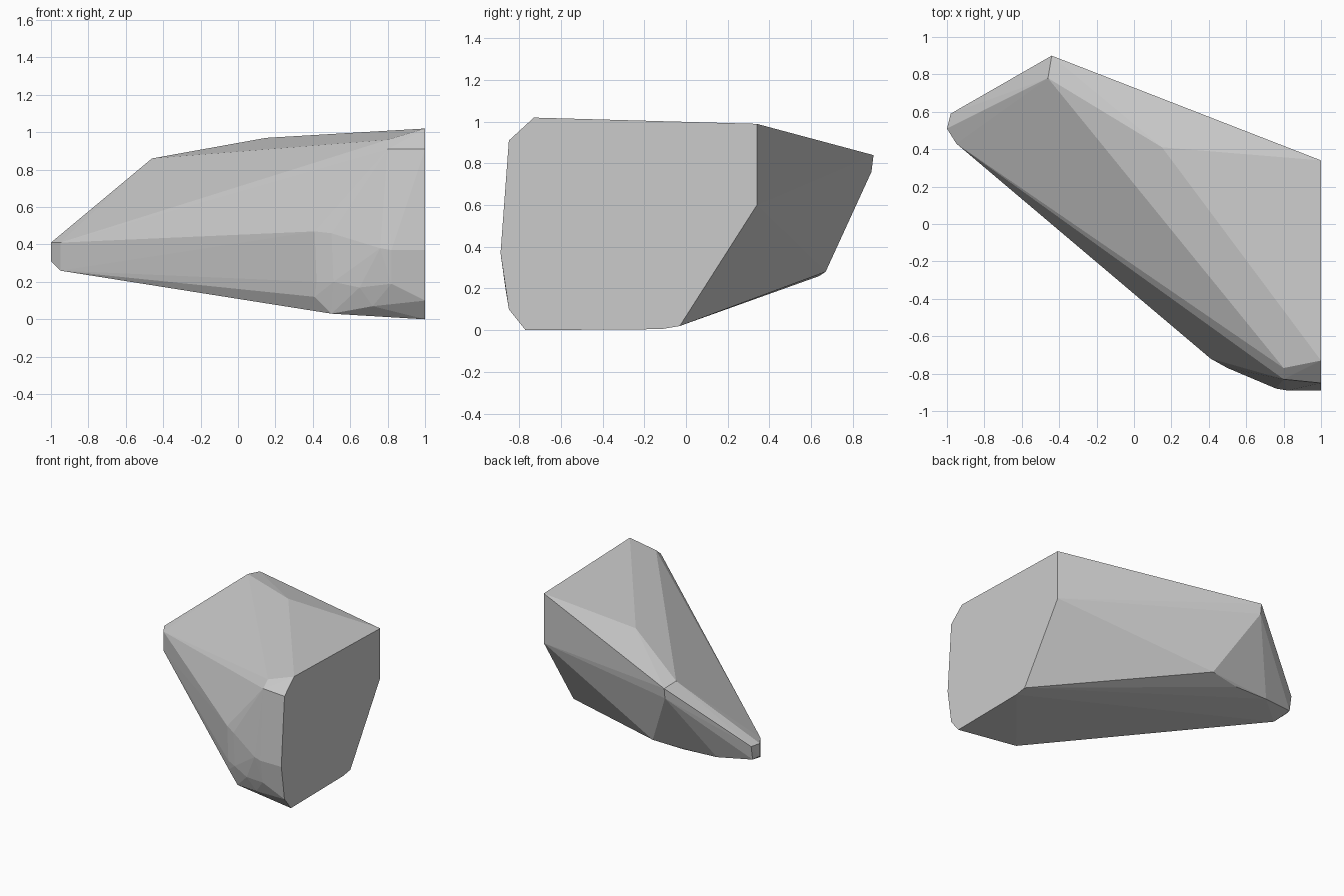
import bpy, bmesh, math

cube = bpy.data.objects.get("Cube")
if cube:
    bpy.data.objects.remove(cube, do_unlink=True)

# Single grey stone colour
stone = bpy.data.materials.new("stone_grey")
stone.use_nodes = True
colour = (0.6, 0.6, 0.6, 1)
stone.diffuse_color = colour
stone.node_tree.nodes["Principled BSDF"].inputs["Base Color"].default_value = colour

# Flat sawn end: outline in y, z at x = 1
sawn_end = [(1, y, z) for y, z in (
    (-.85, .91), (-.73, 1.02), (.34, .99), (.34, .6), (-.03, .02),
    (-.12, .005), (-.77, 0), (-.85, .1), (-.89, .37))]
# Upper ridge and back corner
ridge = [(.8, -.77, .96), (.8, -.83, .91), (.66, .345, .985), (.15, .41, .97),
         (-.4, .6, .78), (-.45, .68, .82), (-.46, .78, .86),
         (-.44, .9, .84), (-.44, .89, .76)]
# Narrow tip and lower back edge
tip = [(-.98, .59, .41), (-1, .51, .41), (-.95, .43, .41), (-1, .51, .31),
       (-.98, .57, .3), (-.95, .43, .26),
       (-.18, .67, .28), (-.42, .64, .26), (-.71, .63, .27)]
# Chipped lower front corner
chips = [(.41, -.72, .47), (.5, -.77, .46), (.42, -.72, .2), (.41, -.7, .12),
         (.51, -.77, .2), (.5, -.72, .03), (.65, -.83, .38), (.65, -.82, .17),
         (.72, -.8, .07), (.76, -.88, .38), (.82, -.89, .37), (.82, -.865, .19)]

bm = bmesh.new()
for p in sawn_end + ridge + tip + chips:
    bm.verts.new(p)
hull = bmesh.ops.convex_hull(bm, input=bm.verts)
spare = {v for v in hull["geom_interior"] + hull["geom_unused"]
         if isinstance(v, bmesh.types.BMVert)}
bmesh.ops.delete(bm, geom=list(spare), context='VERTS')
# Merge nearly level facets
bmesh.ops.dissolve_limit(bm, angle_limit=math.radians(1),
                         verts=bm.verts, edges=bm.edges)
bmesh.ops.recalc_face_normals(bm, faces=bm.faces)

mesh = bpy.data.meshes.new("rock_chunk")
bm.to_mesh(mesh)
bm.free()
mesh.materials.append(stone)
bpy.context.collection.objects.link(bpy.data.objects.new("rock_chunk", mesh))
